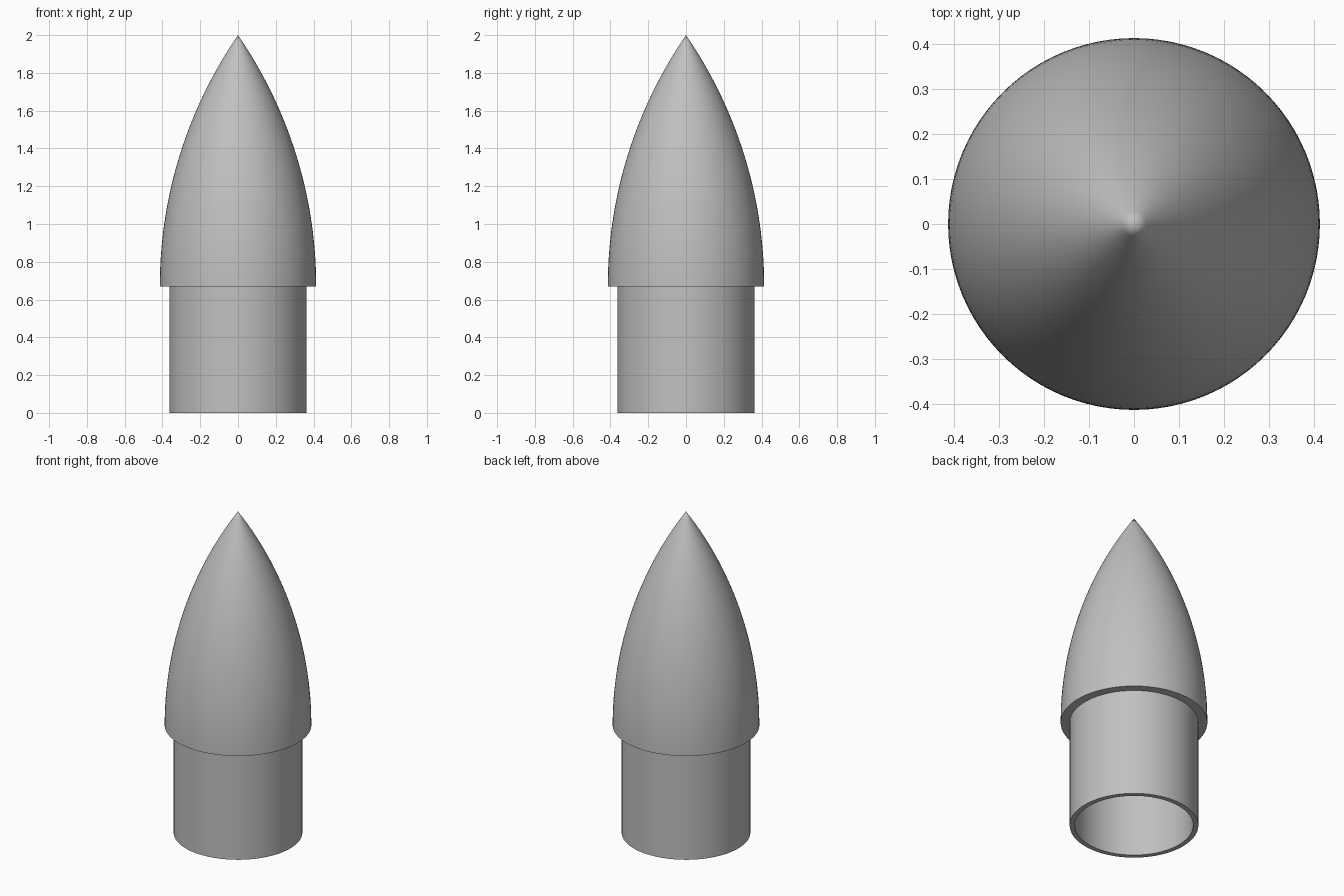
import bpy
import bmesh
from math import sqrt, sin, cos, tau

if "Cube" in bpy.data.objects:
    bpy.data.objects.remove(bpy.data.objects["Cube"], do_unlink=True)

SEGMENTS = 96
STEP_Z, TIP_Z = 0.67, 2.0
NOSE_R, SHOULDER_R, BORE_R = 0.414, 0.363, 0.334

grey = bpy.data.materials.new("light_grey")
grey.use_nodes = True
colour = (0.53, 0.53, 0.53, 1)
grey.diffuse_color = colour
grey.node_tree.nodes["Principled BSDF"].inputs["Base Color"].default_value = colour


def ogive(radius, base_z, tip_z, steps=32):
    """Circular-arc profile, vertical at the base and pointed at the tip."""
    length = tip_z - base_z
    rho = (radius ** 2 + length ** 2) / (2 * radius)
    points = []
    for i in range(steps + 1):
        h = length * i / steps
        r = sqrt(rho ** 2 - h ** 2) + radius - rho
        points.append((0 if i == steps else r, base_z + h))
    return points


def lathe(name, profile):
    """Revolve an (r, z) profile about the z axis."""
    bm = bmesh.new()
    rings = []
    for r, z in profile:
        count = SEGMENTS if r > 0 else 1
        rings.append([bm.verts.new((r * cos(tau * k / SEGMENTS),
                                    r * sin(tau * k / SEGMENTS), z))
                      for k in range(count)])
    for low, high in zip(rings, rings[1:]):
        for k in range(SEGMENTS):
            n = (k + 1) % SEGMENTS
            if len(low) == 1:
                bm.faces.new((low[0], high[n], high[k]))
            elif len(high) == 1:
                bm.faces.new((low[k], low[n], high[0]))
            else:
                bm.faces.new((low[k], low[n], high[n], high[k]))
    bmesh.ops.recalc_face_normals(bm, faces=bm.faces)
    mesh = bpy.data.meshes.new(name)
    bm.to_mesh(mesh)
    bm.free()
    mesh.materials.append(grey)
    obj = bpy.data.objects.new(name, mesh)
    bpy.context.collection.objects.link(obj)
    bpy.ops.object.select_all(action="DESELECT")
    obj.select_set(True)
    bpy.context.view_layer.objects.active = obj
    bpy.ops.object.shade_smooth_by_angle(angle=0.6)
    return obj


# Hollow shell: inner ogive and bore, shoulder sleeve, step, outer ogive
inner = ogive(BORE_R, STEP_Z, TIP_Z - 0.08)[::-1]
sleeve = [(BORE_R, 0), (SHOULDER_R, 0), (SHOULDER_R, STEP_Z)]
outer = ogive(NOSE_R, STEP_Z, TIP_Z)
lathe("nose_cone_shell", inner + sleeve + outer)
